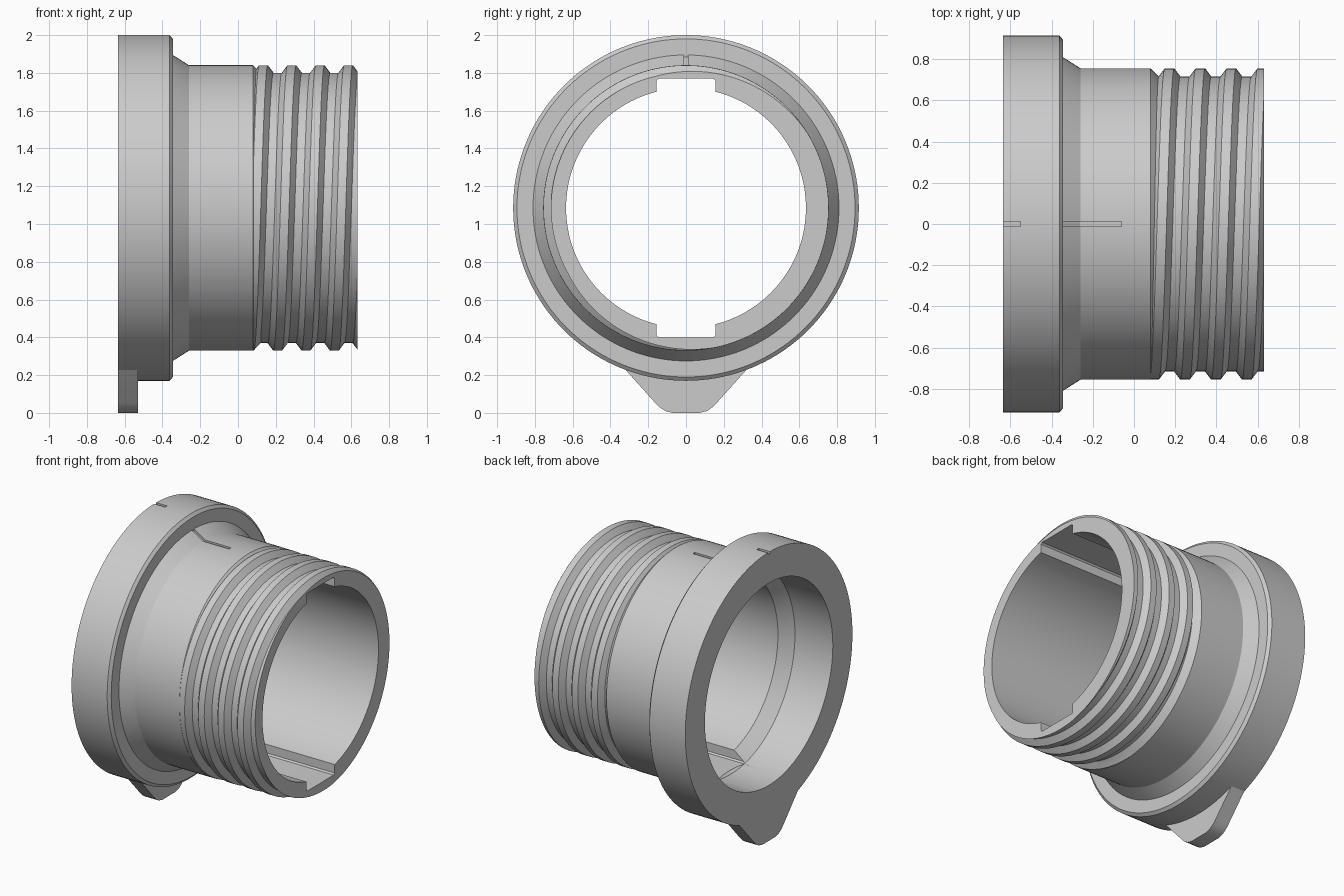
import bpy, bmesh
from math import sin, cos, pi

if "Cube" in bpy.data.objects:
    bpy.data.objects.remove(bpy.data.objects["Cube"])

CZ = 1.085      # height of the main axis
N = 144         # sides of the round parts


def finish(bm, name):
    bmesh.ops.recalc_face_normals(bm, faces=bm.faces[:])
    me = bpy.data.meshes.new(name)
    bm.to_mesh(me)
    bm.free()
    ob = bpy.data.objects.new(name, me)
    bpy.context.collection.objects.link(ob)
    return ob


def ring_point(x, r, i):
    a = 2 * pi * i / N
    return (x, r * sin(a), CZ + r * cos(a))


def lathe(name, profile):
    """Solid of revolution about the x axis from (x, radius) points."""
    bm = bmesh.new()
    rings = [[bm.verts.new(ring_point(x, r, i)) for i in range(N)] for x, r in profile]
    for a, b in zip(rings, rings[1:]):
        for i in range(N):
            j = (i + 1) % N
            bm.faces.new((a[i], a[j], b[j], b[i]))
    bm.faces.new(rings[0])
    bm.faces.new(rings[-1])
    return finish(bm, name)


def prism(name, points, offset):
    """Extrude a flat polygon of 3D points."""
    bm = bmesh.new()
    f = bm.faces.new([bm.verts.new(p) for p in points])
    ext = bmesh.ops.extrude_face_region(bm, geom=[f])
    bmesh.ops.translate(bm, vec=offset, verts=[v for v in ext['geom'] if isinstance(v, bmesh.types.BMVert)])
    return finish(bm, name)


def helix_thread(name, x_mid, pitch, profile, x_min, x_max):
    """Closed threaded rod: one pitch of profile swept round, trimmed by two planes."""
    bm = bmesh.new()
    steps = range(-3 * N, 5 * N + 1)
    rows = [[bm.verts.new(ring_point(x_mid + pitch * t / N + dx, r, t)) for dx, r in profile]
            for t in steps]
    for t in range(len(rows) - N - 1):
        a = rows[t] + [rows[t + N][0]]
        b = rows[t + 1] + [rows[t + N + 1][0]]
        for j in range(len(profile)):
            bm.faces.new((a[j], a[j + 1], b[j + 1], b[j]))
    bmesh.ops.delete(bm, geom=[v for v in bm.verts if not v.link_faces], context='VERTS')
    for x, d in ((x_min, -1), (x_max, 1)):
        bmesh.ops.bisect_plane(bm, geom=bm.verts[:] + bm.edges[:] + bm.faces[:], dist=1e-6,
                               plane_co=(x, 0, 0), plane_no=(d, 0, 0), clear_outer=True)
    bmesh.ops.holes_fill(bm, edges=[e for e in bm.edges if e.is_boundary], sides=0)
    return finish(bm, name)


def boolean(target, other, operation):
    m = target.modifiers.new(operation, 'BOOLEAN')
    m.operation, m.object, m.solver = operation, other, 'EXACT'
    bpy.context.view_layer.objects.active = target
    bpy.ops.object.modifier_apply(modifier=m.name)
    bpy.data.objects.remove(other)


# Flange, tapered shoulder, neck and core behind the thread
body = lathe("threaded_collar", [
    (-.635, .915), (-.362, .915), (-.345, .895), (-.345, .81),
    (-.26, .756), (.08, .756), (.136, .70), (.60, .70)])

# Helical thread
boolean(body, helix_thread("thread", .21, .15,
        [(-.022, .715), (.022, .715), (.052, .7552), (.098, .7552)], -.0503, .6323), 'UNION')

# Tab under the flange
half = [(.32, .228), (.165, .055), (.14, .03), (.11, .01), (.07, 0)]
outline = half + [(-y, z) for y, z in reversed(half)]
boolean(body, prism("tab", [(-.6345, y, z) for y, z in outline], (.1045, 0, 0)), 'UNION')

# Stepped bore
boolean(body, lathe("bore_cutter", [(-.7, .70), (-.345, .70), (-.26, .635), (.7, .635)]), 'DIFFERENCE')

# Opposite keyways along the bore
for s in (1, -1):
    key = [(-.155, .4), (-.155, .675), (-.145, .685), (.145, .685), (.155, .675), (.155, .4)]
    boolean(body, prism("keyway_cutter", [(-.40, y, CZ + s * z) for y, z in key], (1.1, 0, 0)), 'DIFFERENCE')

# Alignment grooves on top of flange and neck
marks = ([(-.7, 1.985), (-.55, 1.985), (-.55, 2.1), (-.7, 2.1)],
         [(-.3449, 1.883), (-.263, 1.829), (-.06, 1.829), (-.06, 1.95), (-.3449, 1.95)])
for mark in marks:
    boolean(body, prism("mark_cutter", [(x, -.011, z) for x, z in mark], (0, .022, 0)), 'DIFFERENCE')

# Smooth round walls, sharp edges
bpy.ops.object.select_all(action='DESELECT')
body.select_set(True)
bpy.context.view_layer.objects.active = body
bpy.ops.object.shade_smooth_by_angle(angle=.4)
